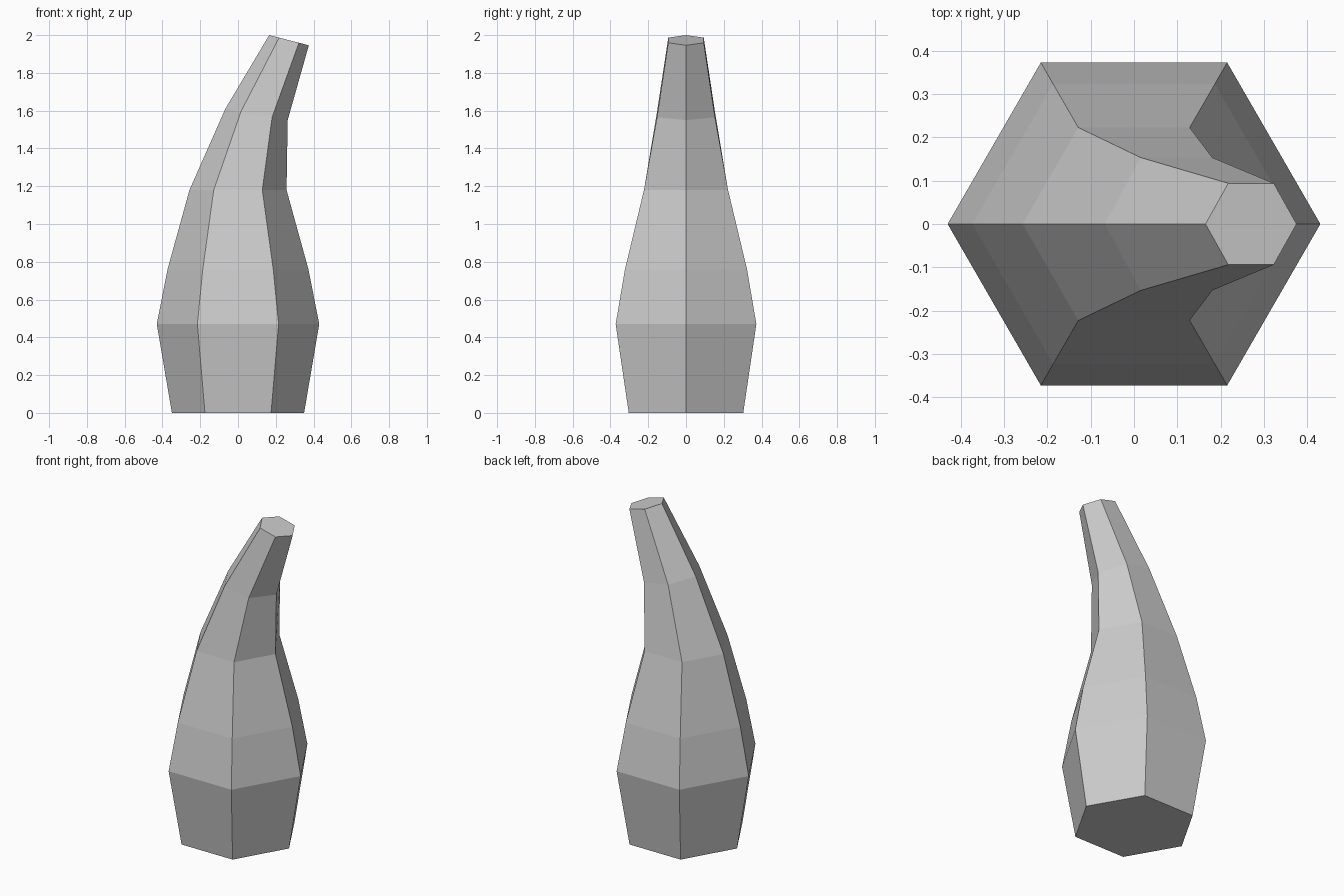
import bpy
import bmesh
from math import cos, sin, pi

default_cube = bpy.data.objects.get("Cube")
if default_cube:
    bpy.data.objects.remove(default_cube, do_unlink=True)

# Plain grey material
grey = bpy.data.materials.new("plain grey")
grey.use_nodes = True
colour = (0.6, 0.6, 0.6, 1)
grey.diffuse_color = colour
grey.node_tree.nodes["Principled BSDF"].inputs["Base Color"].default_value = colour

# Hexagonal sections: centre x, centre z, half width, drop across half width, radius in depth
SIDES = 6
sections = [
    (0, 0, 0.35, 0, 0.35),
    (0, 0.47, 0.43, 0, 0.43),
    (0, 0.76, 0.373, 0, 0.373),
    (0, 1.18, 0.257, 0, 0.257),
    (0.098, 1.58, 0.165, 0.03, 0.177),
    (0.27, 1.973, 0.105, 0.027, 0.1085),
]

# Bent, tapering horn lofted through the sections
bm = bmesh.new()
rings = []
for cx, cz, half_x, drop, depth in sections:
    angles = [2 * pi * i / SIDES for i in range(SIDES)]
    rings.append([bm.verts.new((cx + half_x * cos(a), depth * sin(a), cz - drop * cos(a)))
                  for a in angles])
for low, high in zip(rings, rings[1:]):
    for i in range(SIDES):
        j = (i + 1) % SIDES
        bm.faces.new((low[i], low[j], high[j], high[i]))

# End caps
bm.faces.new(list(reversed(rings[0])))
bm.faces.new(rings[-1])

mesh = bpy.data.meshes.new("horn")
bm.to_mesh(mesh)
bm.free()
mesh.materials.append(grey)
horn = bpy.data.objects.new("horn", mesh)
bpy.context.collection.objects.link(horn)
